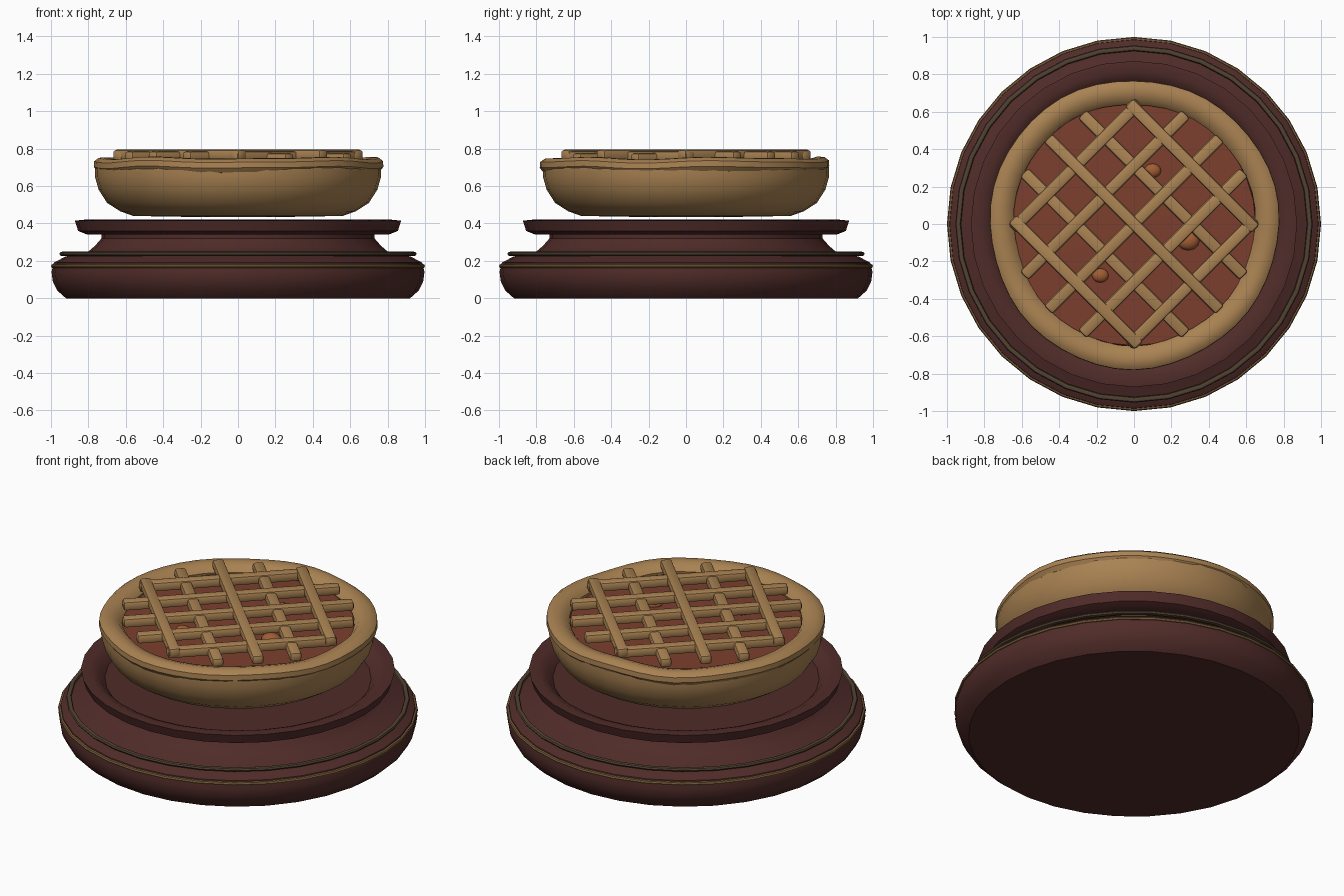
import bpy, bmesh, math
from mathutils import Matrix

if "Cube" in bpy.data.objects:
    bpy.data.objects.remove(bpy.data.objects["Cube"])

SEG = 32


def material(name, rgb):
    m = bpy.data.materials.new(name)
    m.diffuse_color = (*rgb, 1)
    m.use_nodes = True
    m.node_tree.nodes["Principled BSDF"].inputs["Base Color"].default_value = m.diffuse_color
    return m


WOOD = material("dark_wood", (0.08, 0.025, 0.022))
GOLD = material("dull_gold", (0.19, 0.105, 0.04))
BRONZE = material("dark_bronze", (0.085, 0.055, 0.032))
CRUST = material("crust", (0.40, 0.225, 0.085))
FILL = material("filling", (0.20, 0.05, 0.027))
FRUIT = material("fruit", (0.36, 0.11, 0.035))


def finish(bm, name, mat, angle=40):
    bmesh.ops.recalc_face_normals(bm, faces=bm.faces)
    me = bpy.data.meshes.new(name)
    bm.to_mesh(me)
    bm.free()
    ob = bpy.data.objects.new(name, me)
    bpy.context.collection.objects.link(ob)
    me.materials.append(mat)
    bpy.ops.object.select_all(action='DESELECT')
    ob.select_set(True)
    bpy.context.view_layer.objects.active = ob
    bpy.ops.object.shade_smooth_by_angle(angle=math.radians(angle))
    return ob


def lathe(name, profile, mat, closed=False, wave=None, seg=SEG):
    """Spin (r, z) points around z; r = 0 makes a pole; wave(angle) gives (dr, dz)."""
    bm = bmesh.new()
    rings = []
    for r, z in profile:
        if r == 0:
            rings.append([bm.verts.new((0, 0, z))] * seg)
            continue
        ring = []
        for i in range(seg):
            a = 2 * math.pi * i / seg
            dr, dz = wave(a) if wave else (0, 0)
            ring.append(bm.verts.new(((r + dr) * math.cos(a), (r + dr) * math.sin(a), z + dz)))
        rings.append(ring)
    pairs = list(zip(rings, rings[1:])) + ([(rings[-1], rings[0])] if closed else [])
    for a, b in pairs:
        for i in range(seg):
            j = (i + 1) % seg
            bm.faces.new(list(dict.fromkeys((a[i], a[j], b[j], b[i]))))
    return finish(bm, name, mat)


def circle(r, z, rad_r, rad_z, n):
    return [(r + rad_r * math.cos(2 * math.pi * k / n),
             z + rad_z * math.sin(2 * math.pi * k / n)) for k in range(n)]


# stepped wooden stand with a dished top
lathe("stand", [(0, 0), (0.92, 0), (0.965, 0.04), (0.99, 0.09), (0.997, 0.14), (0.985, 0.19),
                (0.925, 0.222), (0.80, 0.25), (0.765, 0.28), (0.73, 0.32), (0.73, 0.342),
                (0.81, 0.342), (0.855, 0.36), (0.872, 0.415), (0.82, 0.42),
                (0.775, 0.40), (0.74, 0.36), (0, 0.36)], WOOD)

# trim rings around the stand
lathe("trim_band", circle(0.985, 0.172, 0.015, 0.012, 8), GOLD, closed=True)
lathe("trim_ring", circle(0.94, 0.237, 0.015, 0.012, 8), BRONZE, closed=True)

# pie shell
lathe("pie_shell", [(0, 0.434), (0.2, 0.434), (0.56, 0.44), (0.63, 0.465), (0.70, 0.51),
                    (0.745, 0.58), (0.765, 0.65), (0.765, 0.70), (0.70, 0.73),
                    (0.66, 0.69), (0.64, 0.66), (0, 0.66)], CRUST)


# hand-pressed crust rim
def ripple(a):
    return (0.006 * math.sin(3 * a + 0.6) + 0.003 * math.sin(7 * a),
            0.005 * math.sin(5 * a) + 0.003 * math.sin(8 * a + 1))


lathe("crust_rim", [(0.755, 0.675), (0.774, 0.70), (0.772, 0.73), (0.748, 0.748), (0.71, 0.75),
                    (0.67, 0.738), (0.645, 0.71), (0.65, 0.68), (0.70, 0.665)],
      CRUST, closed=True, wave=ripple, seg=48)

# fruit filling and pieces poking out
lathe("filling", [(0.66, 0.68), (0.65, 0.70), (0.4, 0.705), (0, 0.708)], FILL)
for n, (x, y, r) in enumerate([(0.10, 0.285, 0.045), (0.29, -0.09, 0.06), (-0.18, -0.275, 0.045)]):
    bm = bmesh.new()
    bmesh.ops.create_uvsphere(bm, u_segments=12, v_segments=8, radius=r)
    bmesh.ops.transform(bm, verts=bm.verts,
                        matrix=Matrix.Translation((x, y, 0.71)) @ Matrix.Diagonal((1, 0.85, 0.6, 1)))
    finish(bm, f"fruit_piece_{n + 1}", FRUIT)


# woven lattice strips
def strip(name, offset, z, angle):
    half = math.sqrt(0.65 ** 2 - offset ** 2)
    bm = bmesh.new()
    bmesh.ops.create_cube(bm, size=1)
    bmesh.ops.scale(bm, vec=(2 * half, 0.066, 0.056), verts=bm.verts)
    bmesh.ops.bevel(bm, geom=bm.edges[:], offset=0.016, segments=2, profile=0.5, affect='EDGES')
    bmesh.ops.transform(bm, verts=bm.verts, matrix=Matrix.Rotation(angle, 4, 'Z')
                        @ Matrix.Translation((0, offset, z)))
    finish(bm, name, CRUST)


for i in range(5):
    off = (i - 2) * 0.22
    strip(f"lattice_over_{i + 1}", off, 0.766 if i % 2 == 0 else 0.748, -math.pi / 4)
    strip(f"lattice_under_{i + 1}", off, 0.758, math.pi / 4)
